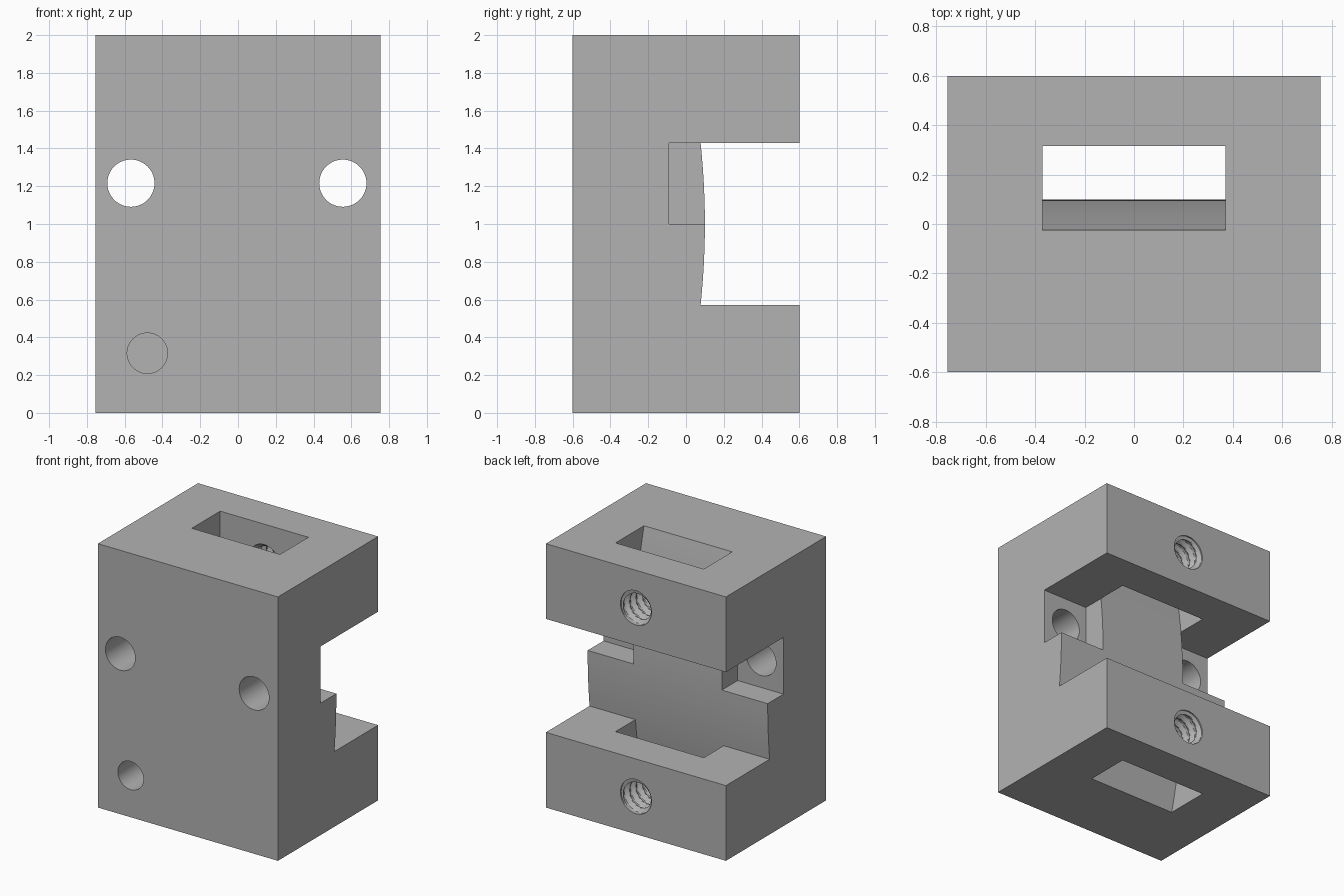
import bpy, bmesh, math

cube = bpy.data.objects.get("Cube")
if cube:
    bpy.data.objects.remove(cube, do_unlink=True)

HALF_X, HALF_Y, HEIGHT = 0.755, 0.6, 2.0
MID, NOTCH = 1.0, 0.43          # notch centre height and half height
SLOT_X, SLOT_BACK = 0.37, 0.315
STEPS = 6                       # arc stations per notch half

grey = bpy.data.materials.new("plain grey")
grey.use_nodes = True
grey.diffuse_color = (0.448, 0.448, 0.448, 1)
grey.node_tree.nodes["Principled BSDF"].inputs["Base Color"].default_value = grey.diffuse_color


def make(name, bm):
    bmesh.ops.recalc_face_normals(bm, faces=bm.faces)
    mesh = bpy.data.meshes.new(name)
    bm.to_mesh(mesh)
    bm.free()
    mesh.materials.append(grey)
    obj = bpy.data.objects.new(name, mesh)
    bpy.context.collection.objects.link(obj)
    return obj


def prism(name, profile, x0, x1):
    """Extrude a (y, z) profile along x."""
    bm = bmesh.new()
    face = bm.faces.new([bm.verts.new((x0, y, z)) for y, z in profile])
    out = bmesh.ops.extrude_face_region(bm, geom=[face])
    for v in out["geom"]:
        if isinstance(v, bmesh.types.BMVert):
            v.co.x = x1
    return make(name, bm)


def box(name, x0, x1, y0, y1, z0, z1):
    return prism(name, [(y0, z0), (y1, z0), (y1, z1), (y0, z1)], x0, x1)


def bore(name, x, z, y0, y1, radius, rows=1, sides=48):
    """Tube along y; radius is a function of (y, turn)."""
    bm = bmesh.new()
    rings = []
    for j in range(rows + 1):
        y = y0 + (y1 - y0) * j / rows
        ring = []
        for i in range(sides):
            a = math.tau * i / sides
            r = radius(y, i / sides)
            ring.append(bm.verts.new((x + r * math.cos(a), y, z + r * math.sin(a))))
        rings.append(ring)
    for a, b in zip(rings, rings[1:]):
        for i in range(sides):
            k = (i + 1) % sides
            bm.faces.new((a[i], a[k], b[k], b[i]))
    # Fan caps keep the ends clean
    for ring, y in ((rings[0], y0), (rings[-1], y1)):
        c = bm.verts.new((x, y, z))
        for i in range(sides):
            bm.faces.new((c, ring[i], ring[(i + 1) % sides]))
    return make(name, bm)


def thread(y, turn):
    """Helical V groove with a plain mouth."""
    if y > HALF_Y - 0.015:
        return 0.13
    phase = (y / 0.075 + turn) % 1
    return 0.103 + 0.027 * min(1, max(0, 1.5 - 3.5 * abs(phase - 0.5)))


def arc(n):
    """Shallow curved wall bulging to the back."""
    big = 4.06
    pts = []
    for i in range(-n, n + 1):
        dz = NOTCH * i / STEPS
        pts.append((0.1 - big + math.sqrt(big * big - dz * dz), MID + dz))
    return pts


def wall_cutter(name, n, back, half):
    pts = arc(n)
    return prism(name, pts + [(back, pts[-1][1]), (back, pts[0][1])], -half, half)


# Main block
body = box("clamp_block", -HALF_X, HALF_X, -HALF_Y, HALF_Y, 0, HEIGHT)

# Back notch, vertical strap slot, side pockets
cutters = [wall_cutter("notch_cutter", STEPS, 0.8, 1.0),
           wall_cutter("slot_cutter", 15, SLOT_BACK, SLOT_X)]
for s in (-1, 1):
    cutters.append(box("pocket_cutter", s * SLOT_X, s * 1.0, -0.09, 0.2, MID, MID + NOTCH))

# Through holes into the pockets, and a blind hole in the front
for x in (-0.567, 0.555):
    cutters.append(bore("bolt_hole_cutter", x, 1.216, -0.7, 0.05, lambda y, t: 0.125))
cutters.append(bore("blind_hole_cutter", -0.48, 0.316, -0.7, 0.0, lambda y, t: 0.107))

# Threaded holes from the back into the slot
for z in (0.285, 1.715):
    cutters.append(bore("thread_cutter", 0, z, 0.2, 0.63, thread, rows=86))

bpy.ops.object.select_all(action="DESELECT")
bpy.context.view_layer.objects.active = body
body.select_set(True)
for c in cutters:
    c.hide_render = True
    mod = body.modifiers.new(c.name, "BOOLEAN")
    mod.operation = "DIFFERENCE"
    mod.solver = "EXACT"
    mod.object = c
    bpy.ops.object.modifier_apply(modifier=mod.name)
    bpy.data.objects.remove(c, do_unlink=True)

bpy.ops.object.shade_smooth_by_angle(angle=math.radians(25))
